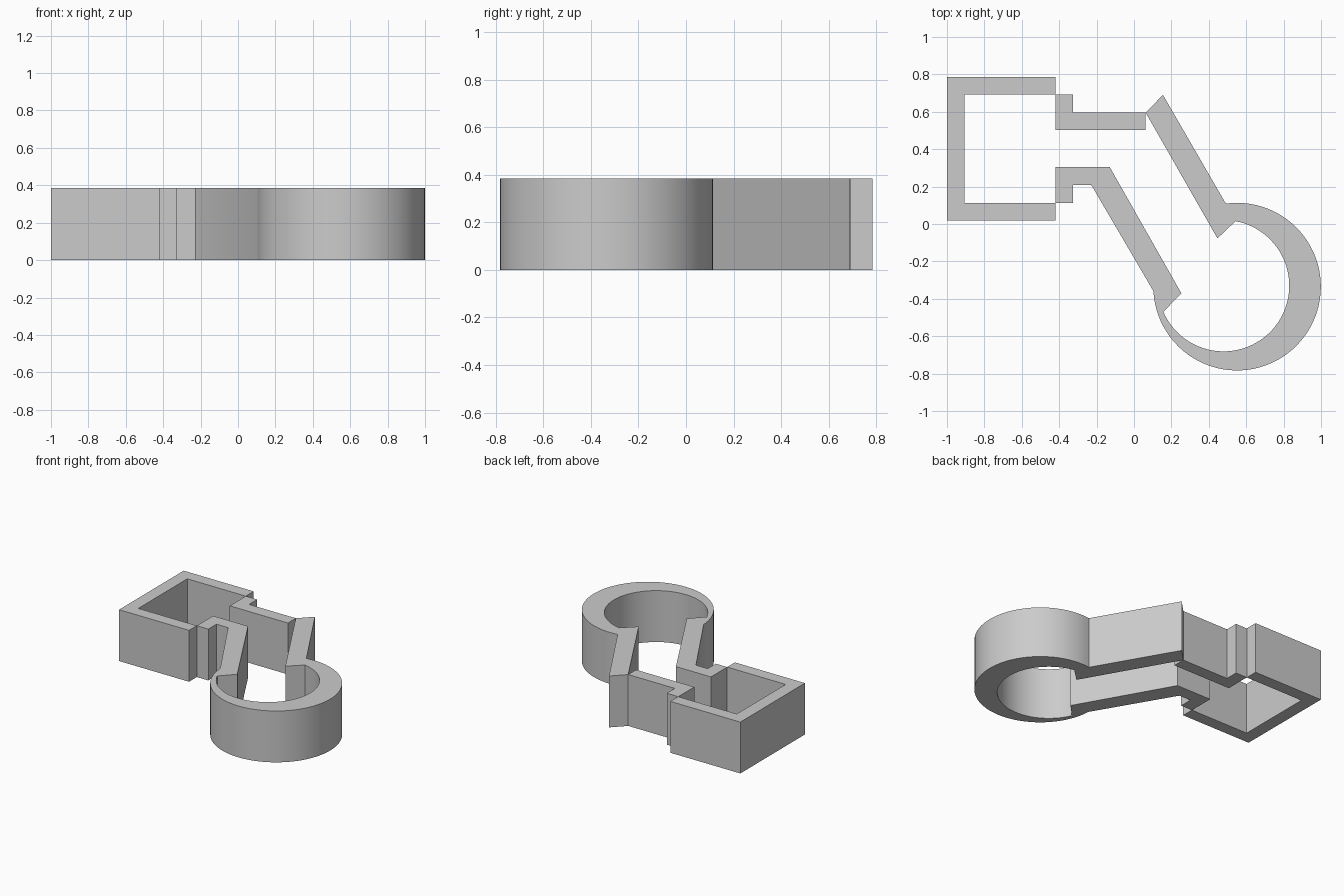
import bpy, bmesh
from math import radians, cos, sin

if "Cube" in bpy.data.objects:
    bpy.data.objects.remove(bpy.data.objects["Cube"])

HEIGHT = 0.385


def arc(cx, cy, r, start, end, n=64):
    """Points along an arc, angles in degrees."""
    angles = [radians(start + (end - start) * i / n) for i in range(n + 1)]
    return [(cx + r * cos(a), cy + r * sin(a)) for a in angles]


def wall(name, outline):
    """Extrude a closed plan outline up from the ground."""
    bm = bmesh.new()
    base = bm.faces.new([bm.verts.new((x, y, 0)) for x, y in outline])
    grown = bmesh.ops.extrude_face_region(bm, geom=[base], use_keep_orig=True)
    top = [v for v in grown["geom"] if isinstance(v, bmesh.types.BMVert)]
    bmesh.ops.translate(bm, verts=top, vec=(0, 0, HEIGHT))
    bmesh.ops.recalc_face_normals(bm, faces=bm.faces)
    mesh = bpy.data.meshes.new(name)
    bm.to_mesh(mesh)
    bm.free()
    obj = bpy.data.objects.new(name, mesh)
    bpy.context.collection.objects.link(obj)
    bpy.ops.object.select_all(action='DESELECT')
    obj.select_set(True)
    bpy.context.view_layer.objects.active = obj
    bpy.ops.object.shade_smooth_by_angle(angle=radians(30))
    return obj


# Square chamber, open towards the neck
wall("square_chamber_wall", [
    (-0.42, 0.785), (-1.0, 0.785), (-1.0, 0.02), (-0.42, 0.02),
    (-0.42, 0.112), (-0.905, 0.112), (-0.905, 0.692), (-0.42, 0.692)])

# Upper stepped neck wall
wall("upper_neck_wall", [
    (-0.42, 0.692), (-0.42, 0.502), (0.062, 0.502), (0.062, 0.596),
    (-0.325, 0.596), (-0.325, 0.692)])

# Lower neck, both slanted corridor walls and the off-centre round chamber
inner = arc(0.479, -0.33, 0.351, 203.5, 439.5)
outer = arc(0.551, -0.335, 0.448, 97.7, -177)
wall("round_chamber_and_corridor_wall",
     [(-0.42, 0.305), (-0.13, 0.305), (0.253, -0.37)]
     + inner
     + [(0.446, -0.077), (0.062, 0.596), (0.155, 0.69)]
     + outer
     + [(-0.228, 0.208), (-0.325, 0.208), (-0.325, 0.112), (-0.42, 0.112)])
